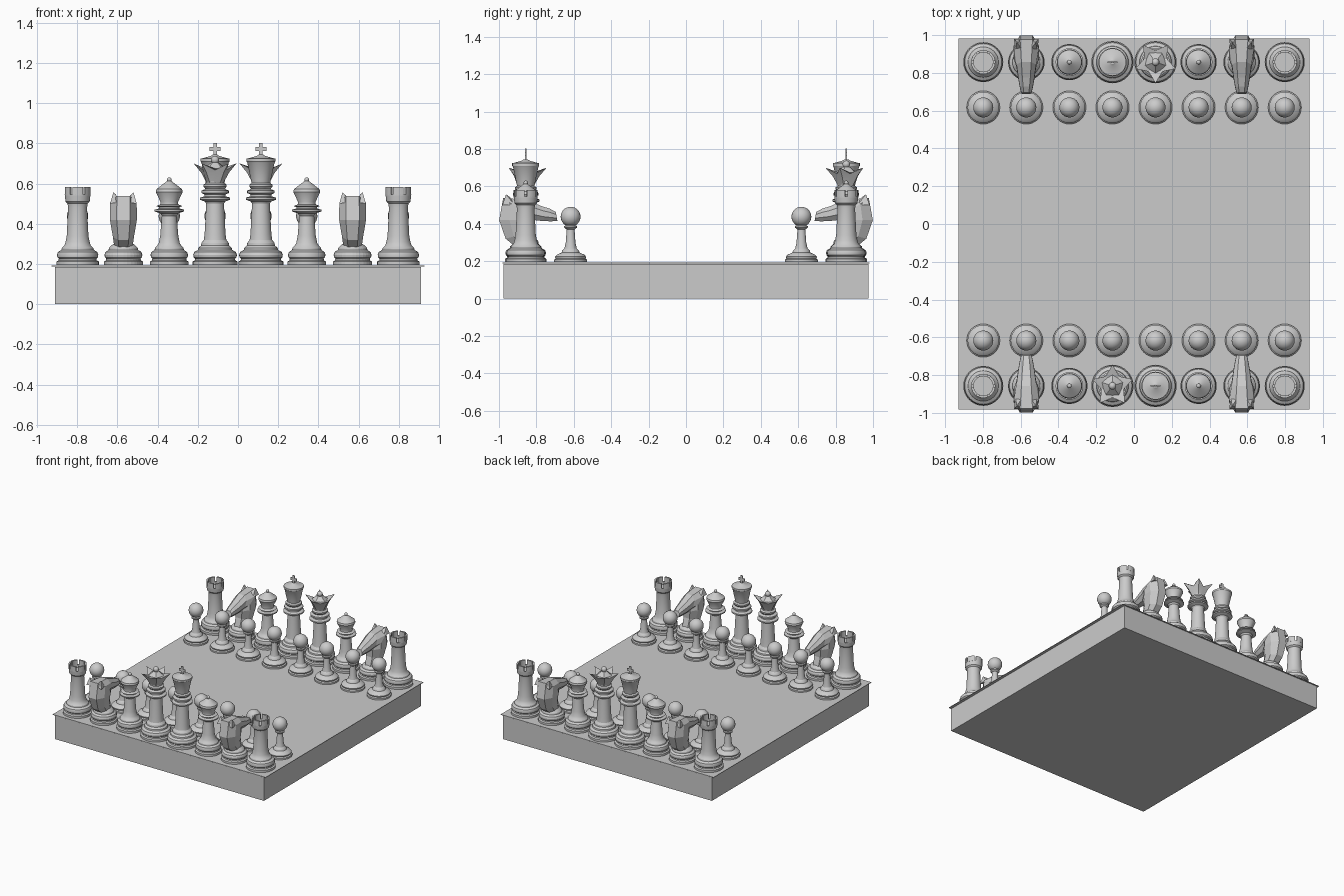
import bpy, bmesh
from math import pi, sin, cos, radians
from mathutils import Matrix, Vector

cube = bpy.data.objects.get("Cube")
if cube:
    bpy.data.objects.remove(cube)

grey = bpy.data.materials.new("plain grey")
grey.use_nodes = True
COLOR = (0.6, 0.6, 0.6, 1)
grey.diffuse_color = COLOR
grey.node_tree.nodes["Principled BSDF"].inputs["Base Color"].default_value = COLOR

FLOOR = 0.196


def finish(bm, name, smooth=True):
    bmesh.ops.recalc_face_normals(bm, faces=bm.faces)
    mesh = bpy.data.meshes.new(name)
    bm.to_mesh(mesh)
    bm.free()
    mesh.materials.append(grey)
    ob = bpy.data.objects.new(name, mesh)
    bpy.context.collection.objects.link(ob)
    if smooth:
        bpy.ops.object.select_all(action="DESELECT")
        bpy.context.view_layer.objects.active = ob
        ob.select_set(True)
        bpy.ops.object.shade_smooth_by_angle(angle=radians(30))
    return ob


def box(bm, size, centre):
    m = Matrix.Translation(centre) @ Matrix.Diagonal((*size, 1))
    bmesh.ops.create_cube(bm, size=1, matrix=m)


def ball(bm, r, z):
    bmesh.ops.create_uvsphere(bm, u_segments=24, v_segments=14, radius=r,
                              matrix=Matrix.Translation((0, 0, z)))


def skin(bm, rings):
    """Join matching rings of points into a closed skin."""
    loops = [[bm.verts.new(p) for p in ring] for ring in rings]
    n = len(loops[0])
    for a, b in zip(loops, loops[1:]):
        for i in range(n):
            j = (i + 1) % n
            bm.faces.new((a[i], a[j], b[j], b[i]))
    bm.faces.new(loops[0][::-1])
    bm.faces.new(loops[-1])


def lathe(bm, profile, n=32):
    skin(bm, [[(r * cos(2 * pi * i / n), r * sin(2 * pi * i / n), z)
               for i in range(n)] for r, z in profile])


def foot(r):
    """Stepped foot shared by the tall pieces."""
    steps = [(1, 0), (1, .016), (.9, .022), (.88, .03), (.95, .037), (.97, .05),
             (.92, .064), (.76, .074), (.74, .084), (.62, .096)]
    return [(r * k, FLOOR + h) for k, h in steps]


# board
bm = bmesh.new()
box(bm, (1.82, 1.954, 0.185), (0, 0, 0.0925))
finish(bm, "board_block", False)
bm = bmesh.new()
box(bm, (1.856, 1.964, 0.004), (0, 0, 0.19))
finish(bm, "board_top", False)


def pawn():
    bm = bmesh.new()
    lathe(bm, [(.088, FLOOR), (.088, .208), (.08, .214), (.083, .224), (.075, .234),
               (.048, .246), (.045, .256), (.033, .268), (.026, .3), (.021, .37),
               (.034, .379), (.034, .388), (.02, .396)])
    ball(bm, .053, .438)
    return finish(bm, "pawn")


def rook():
    bm = bmesh.new()
    lathe(bm, foot(.106) + [(.06, .31), (.054, .34), (.047, .48), (.05, .5), (.06, .51),
                            (.064, .545), (.051, .545), (.051, .525)])
    # battlements: curved blocks with gaps between
    for k in range(6):
        arc = [2 * pi * (k + t) / 6 for t in (.1, .3, .5, .7, .9)]
        skin(bm, [[(r * cos(a), r * sin(a), z)
                   for r, z in ((.064, .54), (.064, .582), (.051, .582), (.051, .54))]
                  for a in arc])
    return finish(bm, "rook")


def knight():
    bm = bmesh.new()
    lathe(bm, foot(.097) + [(.05, .3)])
    # neck and head: y, z, tilt, half width, half depth
    spine = [(0, .28, 0, .045, .058), (-.035, .34, 15, .052, .075),
             (-.05, .42, 0, .067, .092), (-.045, .485, -35, .066, .092),
             (.02, .475, -70, .052, .058), (.09, .455, -78, .042, .042),
             (.135, .447, -80, .034, .034), (.165, .44, -80, .027, .024)]
    rings = []
    for y, z, tilt, w, d in spine:
        t = radians(tilt)
        ring = []
        for u, v in ((.5, 1), (1, .4), (1, -.4), (.5, -1),
                     (-.5, -1), (-1, -.4), (-1, .4), (-.5, 1)):
            ring.append((u * w, y + v * d * cos(t), z + v * d * sin(t)))
        rings.append(ring)
    skin(bm, rings)
    # ears
    for s in (-1, 1):
        base = [(s * .01, -.115, .51), (s * .066, -.125, .5),
                (s * .058, -.06, .5), (s * .012, -.05, .515)]
        tip = Vector((s * .05, -.105, .558))
        skin(bm, [base, [tip + (Vector(p) - tip) * .02 for p in base]])
    return finish(bm, "knight", False)


def bishop():
    bm = bmesh.new()
    lathe(bm, foot(.096) + [(.052, .305), (.045, .34), (.037, .44), (.045, .452),
                            (.073, .462), (.073, .47), (.052, .476), (.052, .483),
                            (.066, .488), (.045, .496), (.044, .51), (.067, .558),
                            (.064, .572), (.012, .612)])
    ball(bm, .012, .619)
    return finish(bm, "bishop")


def royal_stem():
    return foot(.112) + [(.068, .305), (.056, .32), (.052, .35), (.044, .5), (.05, .51),
                         (.075, .52), (.075, .53), (.052, .537), (.052, .546),
                         (.068, .553), (.068, .565), (.048, .573)]


def king():
    bm = bmesh.new()
    lathe(bm, royal_stem() + [(.058, .585), (.058, .595), (.046, .602), (.05, .62),
                              (.068, .705), (.072, .71), (.072, .724), (.062, .726),
                              (.02, .738), (.01, .745)])
    # cross
    box(bm, (.018, .008, .07), (0, 0, .767))
    box(bm, (.055, .008, .02), (0, 0, .772))
    return finish(bm, "king")


def queen():
    bm = bmesh.new()
    lathe(bm, royal_stem() + [(.058, .585), (.058, .595), (.045, .602), (.045, .61)])
    # five pointed crown
    def star(outer, z_out, inner, z_in):
        ring = []
        for i in range(10):
            r, z = (inner, z_in) if i % 2 else (outer, z_out)
            a = pi / 2 + i * pi / 5
            ring.append((r * cos(a), r * sin(a), z))
        return ring
    skin(bm, [star(.045, .605, .045, .605), star(.073, .655, .062, .655),
              star(.112, .7, .062, .668), star(.058, .675, .05, .675),
              star(.02, .705, .02, .705)])
    ball(bm, .02, .718)
    return finish(bm, "queen")


def place(ob, x, y, turn):
    ob.location = (x, y, 0)
    ob.rotation_euler.z = turn


# set out both armies, the second turned half a circle
def army(piece_maker, columns, row):
    first = piece_maker()
    name = first.name
    spots = [(c, side) for c in columns for side in (1, -1)]
    for k, (c, side) in enumerate(spots):
        ob = first if k == 0 else first.copy()
        if k:
            bpy.context.collection.objects.link(ob)
        ob.name = f"{name}_{k + 1}"
        x = (c - 3.5) * .228
        place(ob, side * x, -side * row, 0 if side == 1 else pi)


army(pawn, range(8), .617)
army(rook, (0, 7), .857)
army(knight, (1, 6), .857)
army(bishop, (2, 5), .857)
army(queen, (3,), .857)
army(king, (4,), .857)
